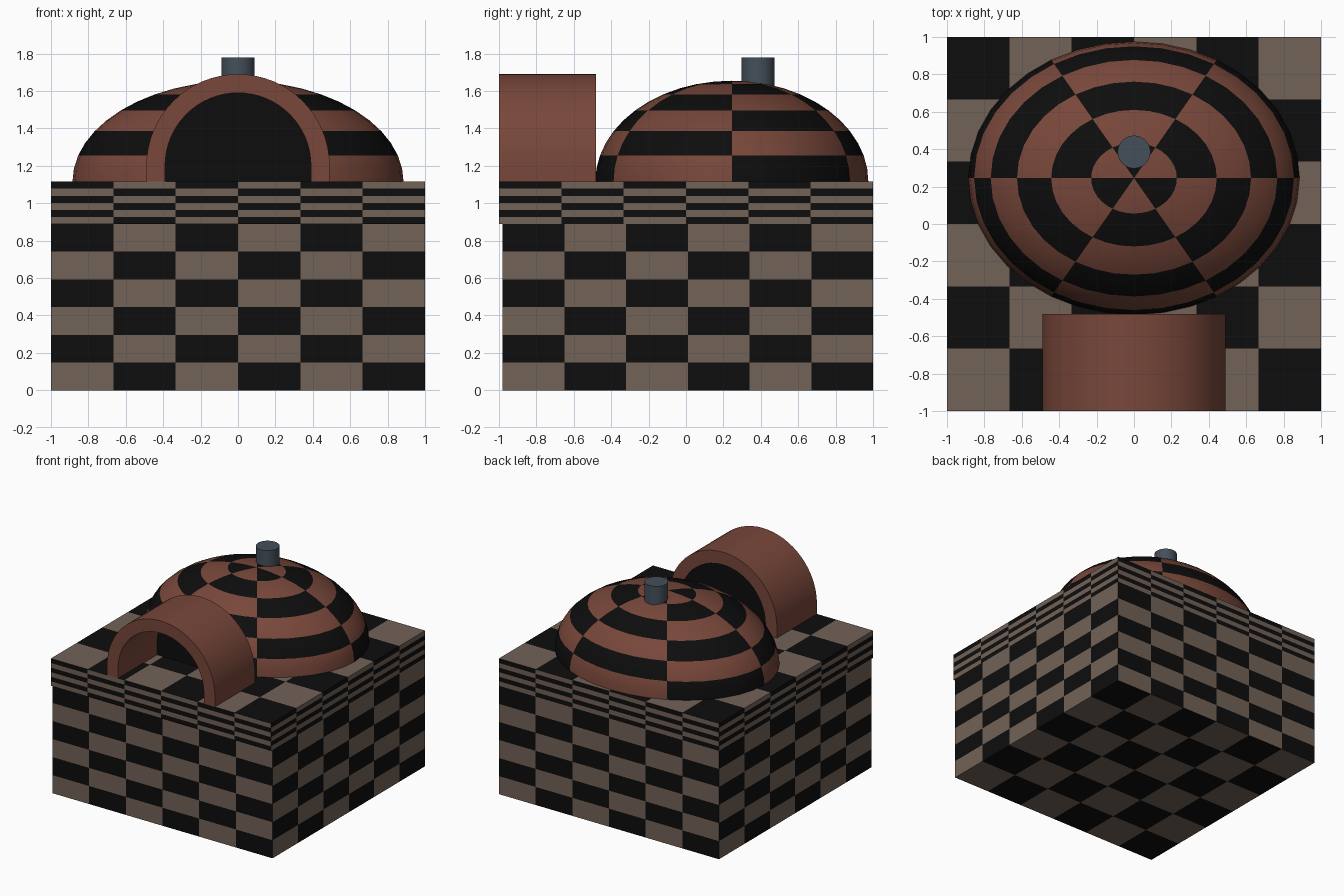
import bpy, bmesh, math
from mathutils import Matrix, Vector

cube = bpy.data.objects.get("Cube")
if cube:
    bpy.data.objects.remove(cube, do_unlink=True)


def material(name, rgb):
    m = bpy.data.materials.new(name)
    m.use_nodes = True
    m.diffuse_color = (*rgb, 1)
    m.node_tree.nodes["Principled BSDF"].inputs["Base Color"].default_value = (*rgb, 1)
    return m


STONE = material("taupe stone", (0.17, 0.122, 0.095))
CLAY = material("red clay", (0.188, 0.063, 0.042))
STEEL = material("blue grey steel", (0.058, 0.08, 0.105))
BLACK = material("black", (0.004, 0.004, 0.004))
CHECKS = 6
DECK = 1.115


def finish(name, bm, mats, smooth=False):
    mesh = bpy.data.meshes.new(name)
    bm.to_mesh(mesh)
    bm.free()
    for m in mats:
        mesh.materials.append(m)
    obj = bpy.data.objects.new(name, mesh)
    bpy.context.collection.objects.link(obj)
    if smooth:
        bpy.ops.object.select_all(action="DESELECT")
        obj.select_set(True)
        bpy.context.view_layer.objects.active = obj
        bpy.ops.object.shade_smooth_by_angle(angle=math.radians(35))
    return obj


def checker_box(name, low, high):
    """Box whose every side is a chequerboard of stone and black."""
    low, high = Vector(low), Vector(high)
    bm = bmesh.new()
    bmesh.ops.create_cube(bm, size=1, matrix=Matrix.Translation((0.5, 0.5, 0.5)))
    bmesh.ops.subdivide_edges(bm, edges=bm.edges[:], cuts=CHECKS - 1, use_grid_fill=True)
    bm.normal_update()
    for f in bm.faces:
        c, n = f.calc_center_median(), f.normal
        cell = sum(int(c[k] * CHECKS) for k in range(3) if abs(n[k]) < 0.5)
        odd_black = n.x - n.y + n.z > 0
        f.material_index = int((cell % 2 == 1) == odd_black)
    size = high - low
    bmesh.ops.transform(bm, matrix=Matrix.Translation(low) @ Matrix.Diagonal((*size, 1)), verts=bm.verts)
    return finish(name, bm, [STONE, BLACK])


# Main block and the overhanging roof slab
checker_box("main_block", (-1, -0.98, 0), (1, 1, 0.89))
checker_box("roof_slab", (-1, -1, 0.89), (1, 1, DECK))

# Chequered oval dome
bm = bmesh.new()
bmesh.ops.create_uvsphere(bm, u_segments=36, v_segments=24, radius=1)
bmesh.ops.delete(bm, geom=[v for v in bm.verts if v.co.z < -0.01], context="VERTS")
for f in bm.faces:
    c = f.calc_center_median()
    sector = math.floor(math.degrees(math.atan2(c.y, c.x)) / 60)
    row = math.floor(math.degrees(math.atan2(c.z, math.hypot(c.x, c.y))) / 15)
    f.material_index = int((sector + row) % 2 == 0)
bmesh.ops.transform(bm, matrix=Matrix.Translation((0, 0.245, DECK)) @ Matrix.Diagonal((0.885, 0.73, 0.54, 1)),
                    verts=bm.verts)
finish("dome", bm, [CLAY, BLACK], smooth=True)


# Arched entrance
def arch(radius, y, spring=1.2, steps=32):
    """Outline from the right foot over the top to the left foot."""
    curve = [(radius * math.cos(math.pi * i / steps), y, spring + radius * math.sin(math.pi * i / steps))
             for i in range(steps + 1)]
    return [(radius, y, DECK)] + curve + [(-radius, y, DECK)]


def extrude_y(bm, faces, depth):
    ext = bmesh.ops.extrude_face_region(bm, geom=faces)
    verts = [g for g in ext["geom"] if isinstance(g, bmesh.types.BMVert)]
    bmesh.ops.translate(bm, vec=(0, depth, 0), verts=verts)
    bmesh.ops.recalc_face_normals(bm, faces=bm.faces)


bm = bmesh.new()
outer = [bm.verts.new(p) for p in arch(0.49, -1)]
inner = [bm.verts.new(p) for p in arch(0.39, -1)]
ring = [bm.faces.new((outer[i], outer[i + 1], inner[i + 1], inner[i])) for i in range(len(outer) - 1)]
extrude_y(bm, ring, 0.52)
finish("entrance_arch", bm, [CLAY], smooth=True)

# Dark panel closing the far end of the arch
bm = bmesh.new()
panel = bm.faces.new([bm.verts.new(p) for p in arch(0.39, -0.495)])
extrude_y(bm, [panel], 0.008)
finish("entrance_panel", bm, [BLACK])

# Chimney pipe
bm = bmesh.new()
bmesh.ops.create_cone(bm, cap_ends=True, segments=32, radius1=0.088, radius2=0.088, depth=0.4,
                      matrix=Matrix.Translation((0, 0.385, 1.58)))
finish("chimney_pipe", bm, [STEEL], smooth=True)
